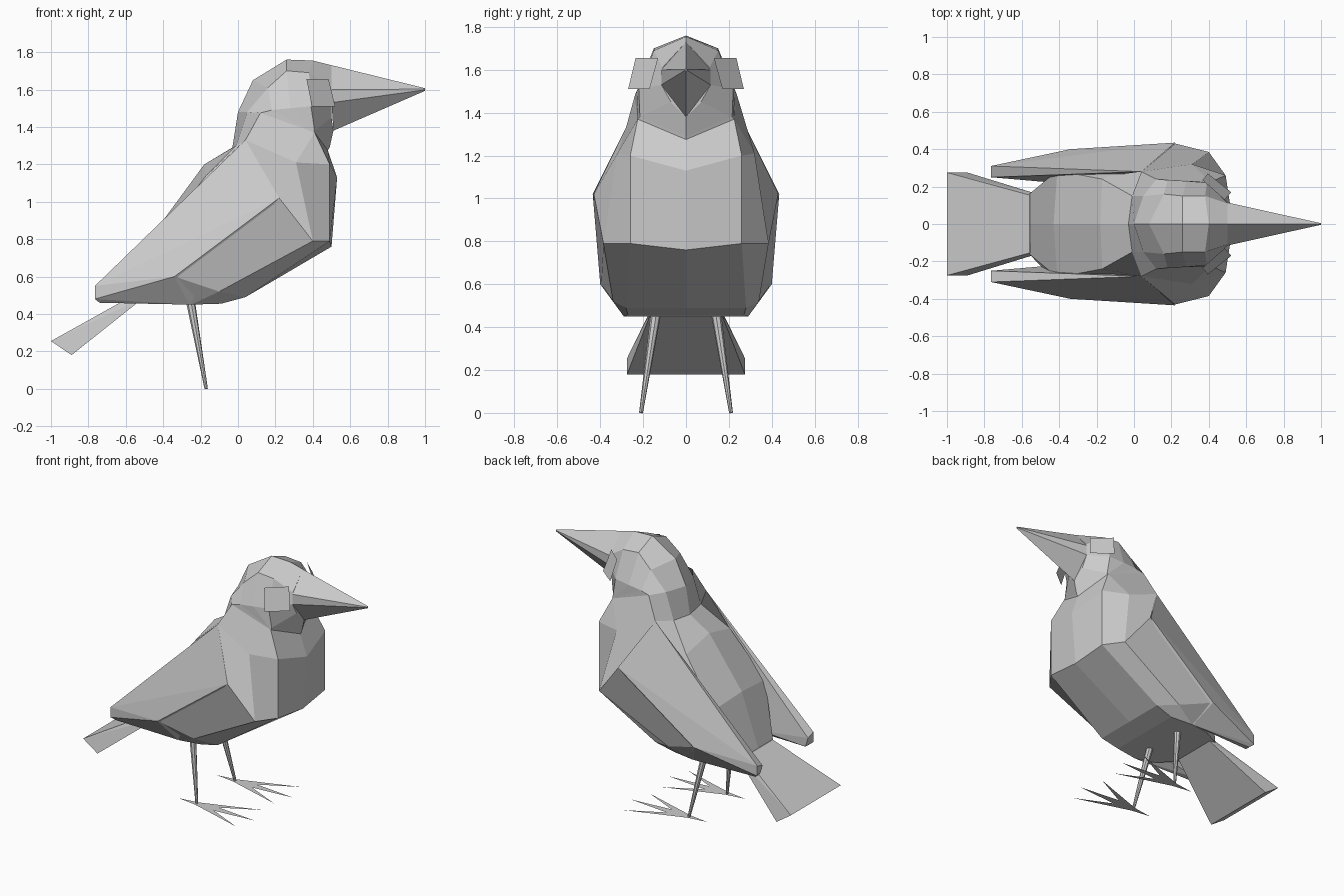
import bpy, bmesh
from mathutils import Vector

if "Cube" in bpy.data.objects:
    bpy.data.objects.remove(bpy.data.objects["Cube"])


def make(name, bm):
    bmesh.ops.remove_doubles(bm, verts=bm.verts, dist=0.0005)
    bmesh.ops.recalc_face_normals(bm, faces=bm.faces)
    me = bpy.data.meshes.new(name)
    bm.to_mesh(me)
    bm.free()
    ob = bpy.data.objects.new(name, me)
    bpy.context.collection.objects.link(ob)
    return ob


def loft(name, halves, cap_first=False, cap_last=False):
    """Skin through half sections, each mirrored over y = 0."""
    bm = bmesh.new()
    rings = []
    for half in halves:
        pts = half + [(x, -y, z) for x, y, z in half[-2:0:-1]]
        rings.append([bm.verts.new(p) for p in pts])
    for a, b in zip(rings, rings[1:]):
        n = len(a)
        for i in range(n):
            j = (i + 1) % n
            bm.faces.new((a[i], a[j], b[j], b[i]))
    if cap_first:
        bm.faces.new(rings[0])
    if cap_last:
        bm.faces.new(rings[-1])
    return make(name, bm)


def hull(name, pts):
    bm = bmesh.new()
    for p in pts:
        bm.verts.new(p)
    bmesh.ops.convex_hull(bm, input=bm.verts)
    bmesh.ops.dissolve_limit(bm, angle_limit=0.02, verts=bm.verts, edges=bm.edges)
    return make(name, bm)


def plate(name, pts):
    bm = bmesh.new()
    bm.faces.new([bm.verts.new(p) for p in pts])
    return make(name, bm)


def taper(name, a, b, r1, r2, sides=8):
    a, b = Vector(a), Vector(b)
    bm = bmesh.new()
    bmesh.ops.create_cone(bm, cap_ends=True, segments=sides, radius1=r1,
                          radius2=r2, depth=(b - a).length)
    rot = (b - a).to_track_quat('Z', 'Y').to_matrix()
    bmesh.ops.rotate(bm, verts=bm.verts, matrix=rot)
    bmesh.ops.translate(bm, verts=bm.verts, vec=(a + b) / 2)
    return make(name, bm)


# head: sections fanned from the face back to the neck
loft("head", [
    [(.50, 0, 1.73), (.50, .11, 1.61), (.50, .115, 1.53), (.50, .07, 1.45), (.51, 0, 1.38)],
    [(.40, 0, 1.755), (.38, .15, 1.69), (.39, .22, 1.51), (.41, .215, 1.38), (.49, 0, 1.29)],
    [(.26, 0, 1.76), (.26, .15, 1.70), (.28, .23, 1.50), (.41, .225, 1.37), (.48, 0, 1.275)],
    [(.08, 0, 1.65), (.16, .16, 1.61), (.18, .235, 1.49), (.41, .225, 1.37), (.48, 0, 1.275)],
    [(0, 0, 1.48), (.05, .15, 1.48), (.12, .24, 1.475), (.41, .225, 1.37), (.48, 0, 1.275)],
], cap_first=True)

# body: neck, shoulders, breast, belly, rump
loft("body", [
    [(0, 0, 1.48), (.05, .15, 1.48), (.12, .24, 1.475), (.41, .225, 1.37),
     (.41, .225, 1.37), (.48, 0, 1.275)],
    [(-.03, 0, 1.29), (-.01, .15, 1.30), (.04, .28, 1.33), (.31, .32, 1.21),
     (.49, .26, 1.20), (.53, 0, 1.13)],
    [(-.18, 0, 1.20), (-.17, .24, 1.14), (.22, .43, 1.02), (.40, .385, .79),
     (.49, .26, .79), (.50, 0, .76)],
    [(-.43, 0, .86), (-.41, .285, .83), (-.34, .395, .60), (-.10, .34, .52),
     (.04, .28, .49), (.04, 0, .49)],
    [(-.56, 0, .49), (-.56, .16, .485), (-.40, .26, .46), (-.25, .29, .45),
     (-.09, .27, .455), (-.09, 0, .455)],
], cap_last=True)

# beak
tip = (1, 0, 1.6)
loft("beak", [
    [(.50, 0, 1.73), (.50, .115, 1.60), (.50, .115, 1.53), (.51, 0, 1.38)],
    [(1, 0, 1.607), (1, .004, 1.602), (1, .004, 1.598), (1, 0, 1.593)],
], True, True)

# tail: flat wedge, wider at its end
hull("tail", [(x, s * y, z) for s in (-1, 1) for x, y, z in
              [(-1, .275, .255), (-.89, .275, .18), (-.56, .155, .50), (-.50, .155, .49)]])

for side, s in (("right", -1), ("left", 1)):
    # folded wing
    hull(side + "_wing", [(x, s * y, z) for x, y, z in [
        (.04, .28, 1.33), (.22, .435, 1.02), (-.34, .40, .60), (-.17, .30, 1.06),
        (-.42, .27, .835), (-.765, .31, .55), (-.765, .31, .48), (-.74, .29, .46),
        (-.765, .25, .53), (-.745, .25, .465), (-.42, .22, .50), (-.26, .29, .45)]])
    # eye plate
    plate(side + "_eye", [(x, s * y, z) for x, y, z in [
        (.366, .235, 1.655), (.484, .13, 1.655), (.52, .17, 1.51), (.395, .27, 1.51)]])
    # leg
    taper(side + "_leg", (-.26, s * .135, .50), (-.17, s * .21, 0), .025, .009)
    # flat foot with three front toes and one back toe
    plate(side + "_foot", [(-.17 + x, s * .21 + y, 0) for x, y in [
        (0, -.02), (.40, -.14), (.15, -.025), (.45, 0), (.15, .03),
        (.40, .16), (0, .02), (-.14, 0)]])
